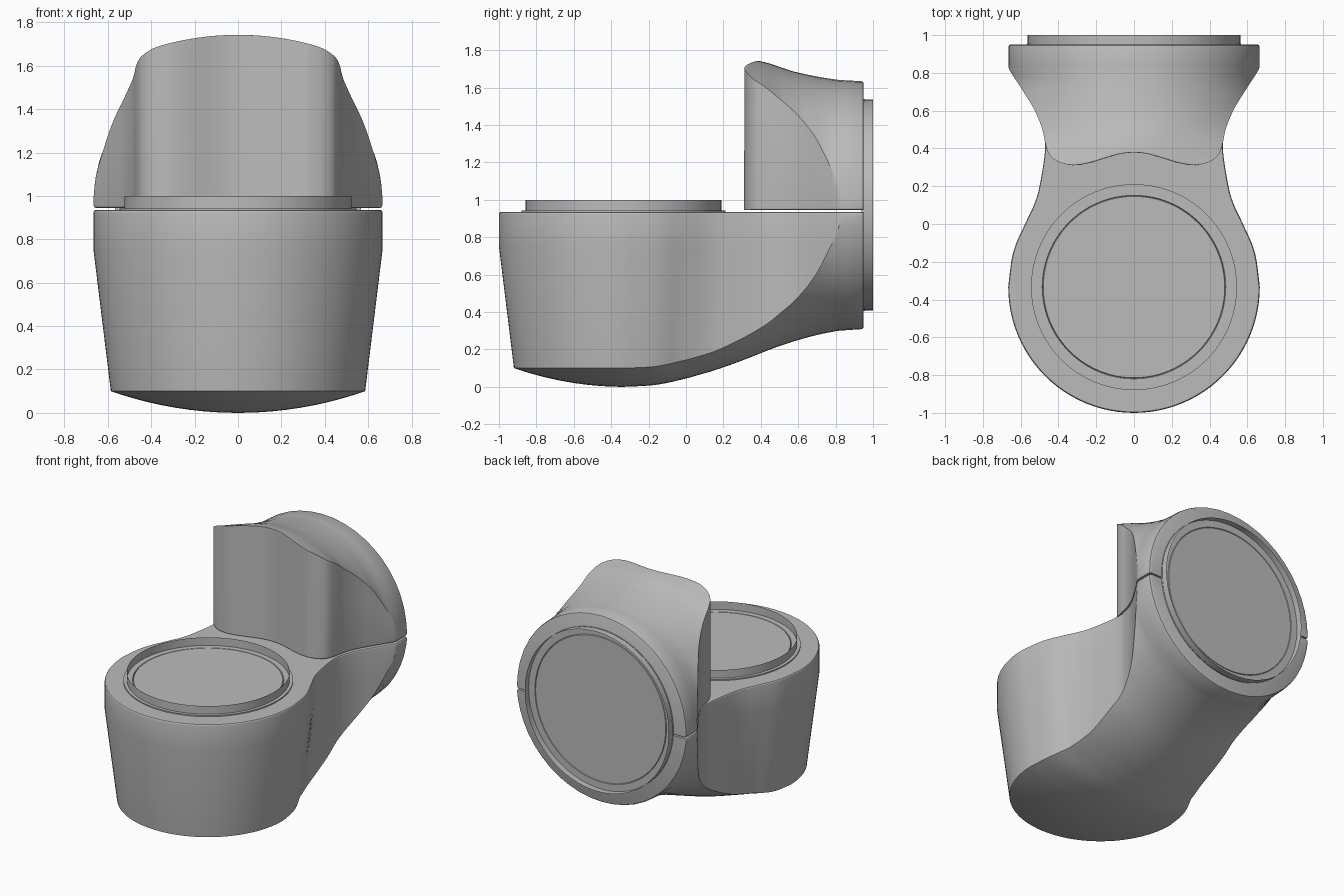
import bpy, bmesh, math
from mathutils import Matrix, Vector

cube = bpy.data.objects.get("Cube")
if cube:
    bpy.data.objects.remove(cube, do_unlink=True)

CY, RAD = -0.334, 0.666      # centre and radius of the round housing
N = 24                       # spans across each section

grey = bpy.data.materials.new("plain grey")
grey.use_nodes = True
grey.diffuse_color = (0.5, 0.5, 0.5, 1)
grey.node_tree.nodes["Principled BSDF"].inputs["Base Color"].default_value = (0.5, 0.5, 0.5, 1)


def clamp(v):
    return max(0.0, min(1.0, v))


def finish(name, bm, recalc):
    bmesh.ops.remove_doubles(bm, verts=bm.verts, dist=0.0002)
    if recalc:
        bmesh.ops.recalc_face_normals(bm, faces=bm.faces)
    mesh = bpy.data.meshes.new(name)
    bm.to_mesh(mesh)
    bm.free()
    mesh.materials.append(grey)
    obj = bpy.data.objects.new(name, mesh)
    bpy.context.collection.objects.link(obj)
    bpy.ops.object.select_all(action='DESELECT')
    obj.select_set(True)
    bpy.context.view_layer.objects.active = obj
    bpy.ops.object.shade_smooth_by_angle(angle=math.radians(28))
    return obj


def smooth_rows(rows, steps=4):
    """Catmull-Rom through the station rows."""
    out = []
    for i in range(len(rows) - 1):
        a, b, c, d = (rows[max(0, min(len(rows) - 1, i + k))] for k in (-1, 0, 1, 2))
        for s in range(steps):
            t = s / steps
            out.append([0.5 * (2 * q + (r - p) * t + (2 * p - 5 * q + 4 * r - e) * t * t
                               + (3 * q - p - 3 * r + e) * t ** 3)
                        for p, q, r, e in zip(a, b, c, d)])
    return out + [list(rows[-1])]


def loft(name, rows, flat, front_cap, scoop=0.0):
    """Rows are (y, half width, centre height, edge height) of the arched side."""
    bm = bmesh.new()

    def place(x, y, z):
        fade = clamp((0.35 - y) / 0.35)
        edge = clamp(1 - abs(z - flat) / 0.012)
        scale = 1 - 0.12 * clamp((0.75 - z) / 0.65) * fade
        scale -= 0.014 * (1 - math.sqrt(1 - edge * edge))
        if abs(x) < 0.33:
            y += scoop * (1 + math.cos(math.pi * x / 0.33)) / 2 * clamp(1 - (y - 0.31) / 0.25)
        return bm.verts.new((x * scale, y + (y - CY) * (scale - 1) * fade, z))

    us = [math.sin(math.pi / 2 * (2 * j / N - 1)) for j in range(N + 1)]
    rings = []
    for y, w, p, c in rows:
        sag = max(abs(c - p), 0.0001)
        arc = (w * w + sag * sag) / (2 * sag)
        sign = 1 if c > p else -1
        lip = math.copysign(min(0.012, abs(c - flat) / 2), c - flat)
        wall = [flat + lip * 0.15, flat + lip * 0.5, flat + lip, max(0.75, c + 0.3 * (flat - c))]
        pts = [(w * u, flat) for u in us]
        pts += [(w, z) for z in wall]
        pts += [(w * u, p + sign * (arc - math.sqrt(max(0, arc * arc - (w * u) ** 2))))
                for u in reversed(us)]
        pts += [(-w, z) for z in reversed(wall)]
        rings.append([place(x, y, z) for x, z in pts])

    count = len(rings[0])
    for a, b in zip(rings, rings[1:]):
        for j in range(count):
            k = (j + 1) % count
            bm.faces.new((a[j], a[k], b[k], b[j]))
    last = 2 * N + 5         # arched point under flat point 0
    for ring in ([rings[0]] if front_cap else []) + [rings[-1]]:
        for j in range(1, N - 1):
            bm.faces.new((ring[j], ring[j + 1], ring[last - j - 1], ring[last - j]))
        bm.faces.new(ring[N - 1:N + 7])
        bm.faces.new(ring[last - 1:] + ring[:2])
    return finish(name, bm, True)


def lathe(name, profile, matrix, seg=96):
    bm = bmesh.new()
    rings = []
    for i in range(seg):
        a = math.tau * i / seg
        rings.append([bm.verts.new(matrix @ Vector((r * math.cos(a), r * math.sin(a), h)))
                      for r, h in profile])
    for i in range(seg):
        a, b = rings[i], rings[(i + 1) % seg]
        for j in range(len(profile) - 1):
            bm.faces.new((a[j], b[j], b[j + 1], a[j + 1]))
    return finish(name, bm, False)


# Lower housing: round bowl, then a neck flaring into the rear flange
bowl = []
for i in range(24):
    ang = math.pi / 2 * i / 24
    bowl.append((CY - RAD * math.cos(ang), RAD * math.sin(ang),
                 0.1 * math.cos(ang) ** 2, 0.1))
neck = smooth_rows([
    (CY, RAD, 0, 0.1), (-0.15, 0.64, 0.009, 0.108), (0, 0.577, 0.035, 0.135),
    (0.1, 0.53, 0.065, 0.165), (0.2, 0.5, 0.1, 0.205), (0.4, 0.47, 0.18, 0.315),
    (0.5, 0.485, 0.218, 0.39), (0.6, 0.525, 0.25, 0.48), (0.7, 0.585, 0.277, 0.61),
    (0.8, 0.65, 0.297, 0.81), (0.83, 0.665, 0.301, 0.9)])
flange = [(0.937, 0.665, 0.308, 0.91), (0.946, 0.662, 0.312, 0.91), (0.95, 0.654, 0.32, 0.91)]
loft("lower_housing", bowl + neck + flange, 0.935, False)

# Upper shell: rounded front corners, scooped front, arched saddle top
shell = smooth_rows([
    (0.312, 0.33, 1.742, 1.7), (0.325, 0.39, 1.742, 1.68), (0.36, 0.443, 1.737, 1.645),
    (0.42, 0.468, 1.725, 1.605), (0.5, 0.485, 1.705, 1.54), (0.6, 0.525, 1.68, 1.45),
    (0.7, 0.585, 1.659, 1.32), (0.8, 0.65, 1.643, 1.11), (0.83, 0.665, 1.64, 1.0)])
rim = [(0.937, 0.665, 1.634, 0.985), (0.946, 0.662, 1.63, 0.985), (0.95, 0.654, 1.622, 0.985)]
loft("upper_shell", shell + rim, 0.945, True, 0.068)

# Round ports: a grooved plate inside a thin open collar
top = Matrix.Translation((0, CY, 0))
rear = Matrix.Translation((0, 0, 0.972)) @ Matrix.Rotation(-math.pi / 2, 4, 'X')


def port(name, matrix, base, outer, collar, disc):
    top_h = base + 0.008
    lathe(name + "_plate", [(outer, base - 0.01), (outer, top_h), (disc + 0.006, top_h),
                            (disc + 0.003, base + 0.001), (disc, top_h), (0, top_h)], matrix)
    lathe(name + "_collar", [(collar, 1.0), (collar, top_h)], matrix)


port("top_port", top, 0.935, 0.545, 0.523, 0.48)
port("rear_port", rear, 0.948, 0.567, 0.565, 0.51)
